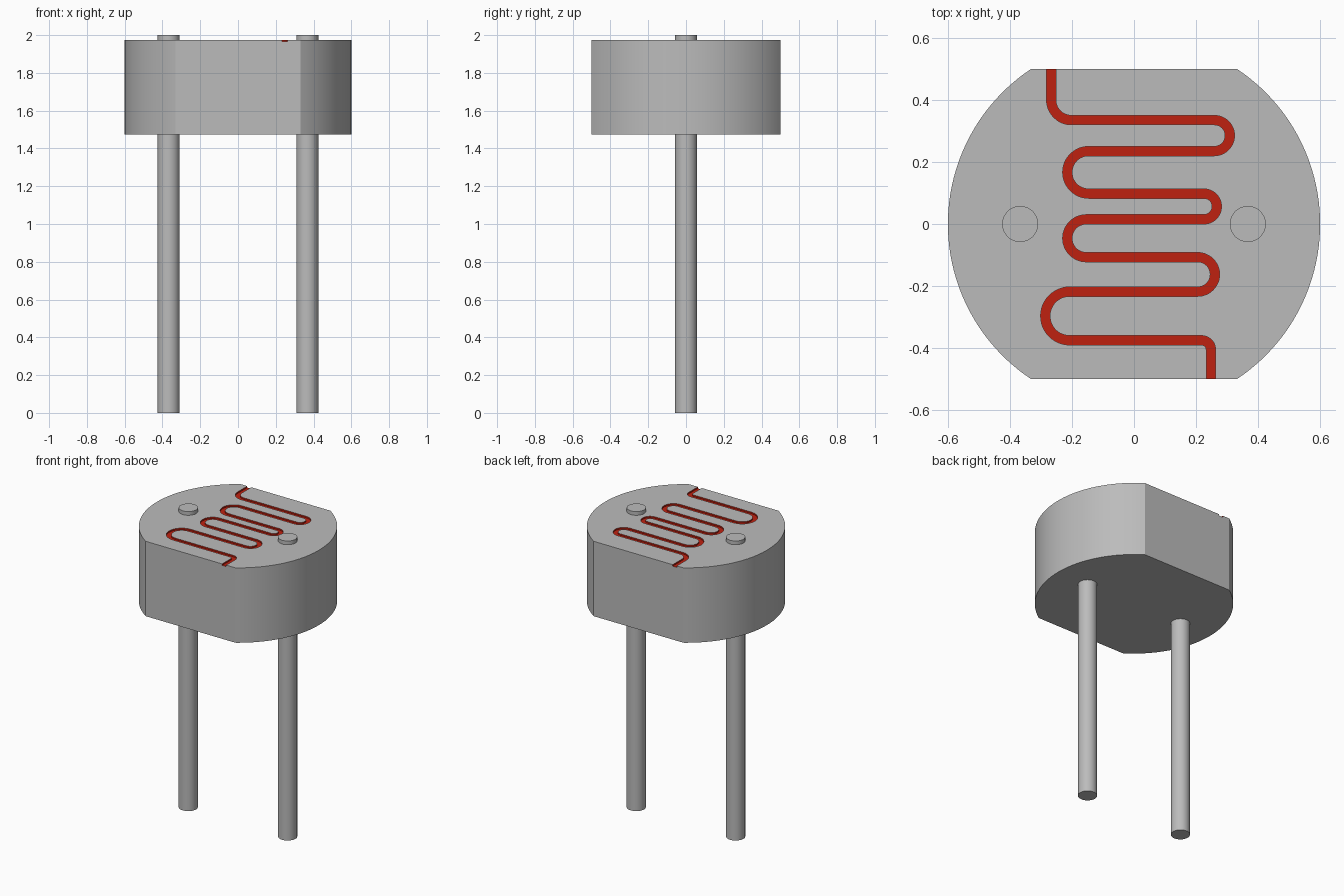
import bpy, bmesh, math
from mathutils import Vector

if "Cube" in bpy.data.objects:
    bpy.data.objects.remove(bpy.data.objects["Cube"], do_unlink=True)

R, FLAT, Z0, Z1 = 0.6, 0.5, 1.475, 1.975   # body radius, flat offset, bottom, top
WIDTH, DEPTH = 0.03, 0.01                  # groove section


def material(name, color):
    m = bpy.data.materials.new(name)
    m.use_nodes = True
    m.diffuse_color = (*color, 1)
    m.node_tree.nodes["Principled BSDF"].inputs["Base Color"].default_value = (*color, 1)
    return m


grey = material("light grey", (0.5, 0.5, 0.5))
red = material("red track", (0.52, 0.015, 0.005))


def prism(name, outline, z0, z1):
    """Extrude a closed outline between two heights."""
    bm = bmesh.new()
    face = bm.faces.new([bm.verts.new((p[0], p[1], z0)) for p in outline])
    top = bmesh.ops.extrude_face_region(bm, geom=[face])["geom"]
    bmesh.ops.translate(bm, vec=(0, 0, z1 - z0),
                        verts=[v for v in top if isinstance(v, bmesh.types.BMVert)])
    bmesh.ops.recalc_face_normals(bm, faces=bm.faces)
    mesh = bpy.data.meshes.new(name)
    bm.to_mesh(mesh)
    bm.free()
    obj = bpy.data.objects.new(name, mesh)
    bpy.context.collection.objects.link(obj)
    mesh.materials.append(grey)
    return obj


def arc(cx, cy, r, a0, a1, n):
    steps = [math.radians(a0 + (a1 - a0) * i / n) for i in range(n + 1)]
    return [Vector((cx + r * math.cos(a), cy + r * math.sin(a))) for a in steps]


def smooth(obj):
    bpy.ops.object.select_all(action='DESELECT')
    obj.select_set(True)
    bpy.context.view_layer.objects.active = obj
    bpy.ops.object.shade_smooth_by_angle(angle=math.radians(30))


# Round body with a flat at the front and the back
half = math.degrees(math.asin(FLAT / R))
body = prism("sensor_body", arc(0, 0, R, -half, half, 48)
             + arc(0, 0, R, 180 - half, 180 + half, 48), Z0, Z1)

# Winding track centreline: row heights and the outermost x of each turn
rows = [0.335, 0.235, 0.098, 0.015, -0.107, -0.218, -0.375]
turns = [0.309, -0.215, 0.267, -0.215, 0.261, -0.286]
start_x, start_r, end_x, end_r = -0.267, 0.065, 0.248, 0.03
path = [Vector((start_x, FLAT + 0.05))]
path += arc(start_x + start_r, rows[0] + start_r, start_r, 180, 270, 12)
for i, x in enumerate(turns):
    r = (rows[i] - rows[i + 1]) / 2
    side = 1 if x > 0 else -1
    sweep = (90, -90) if side > 0 else (90, 270)
    path += arc(x - side * r, rows[i] - r, r, *sweep, 24)
path += arc(end_x - end_r, rows[-1] - end_r, end_r, 90, 0, 12)
path.append(Vector((end_x, -FLAT - 0.05)))

# Offset the centreline to both sides to get the groove outline
left, right = [], []
for i, p in enumerate(path):
    t = (path[min(i + 1, len(path) - 1)] - path[max(i - 1, 0)]).normalized()
    if i in (0, len(path) - 1):
        t = Vector((0, -1))
    n = Vector((-t.y, t.x)) * WIDTH / 2
    left.append(p + n)
    right.append(p - n)
cutter = prism("track_cutter", left + right[::-1], Z1 - DEPTH, Z1 + 0.05)
cutter.hide_render = True

# Engrave the track and colour the groove
mod = body.modifiers.new("engrave", 'BOOLEAN')
mod.operation = 'DIFFERENCE'
mod.solver = 'EXACT'
mod.object = cutter
bpy.context.view_layer.objects.active = body
bpy.ops.object.modifier_apply(modifier=mod.name)
bpy.data.objects.remove(cutter, do_unlink=True)
body.data.materials.clear()
body.data.materials.append(grey)
body.data.materials.append(red)
for f in body.data.polygons:
    f.material_index = int(Z1 - DEPTH * 1.5 < f.center.z < Z1 - DEPTH * 0.1)
smooth(body)

# Two wire leads passing through the body
for side, x in (("left", 0.367), ("right", -0.367)):
    smooth(prism(side + "_lead", arc(x, 0, 0.058, 0, 352.5, 47), 0, 2))
